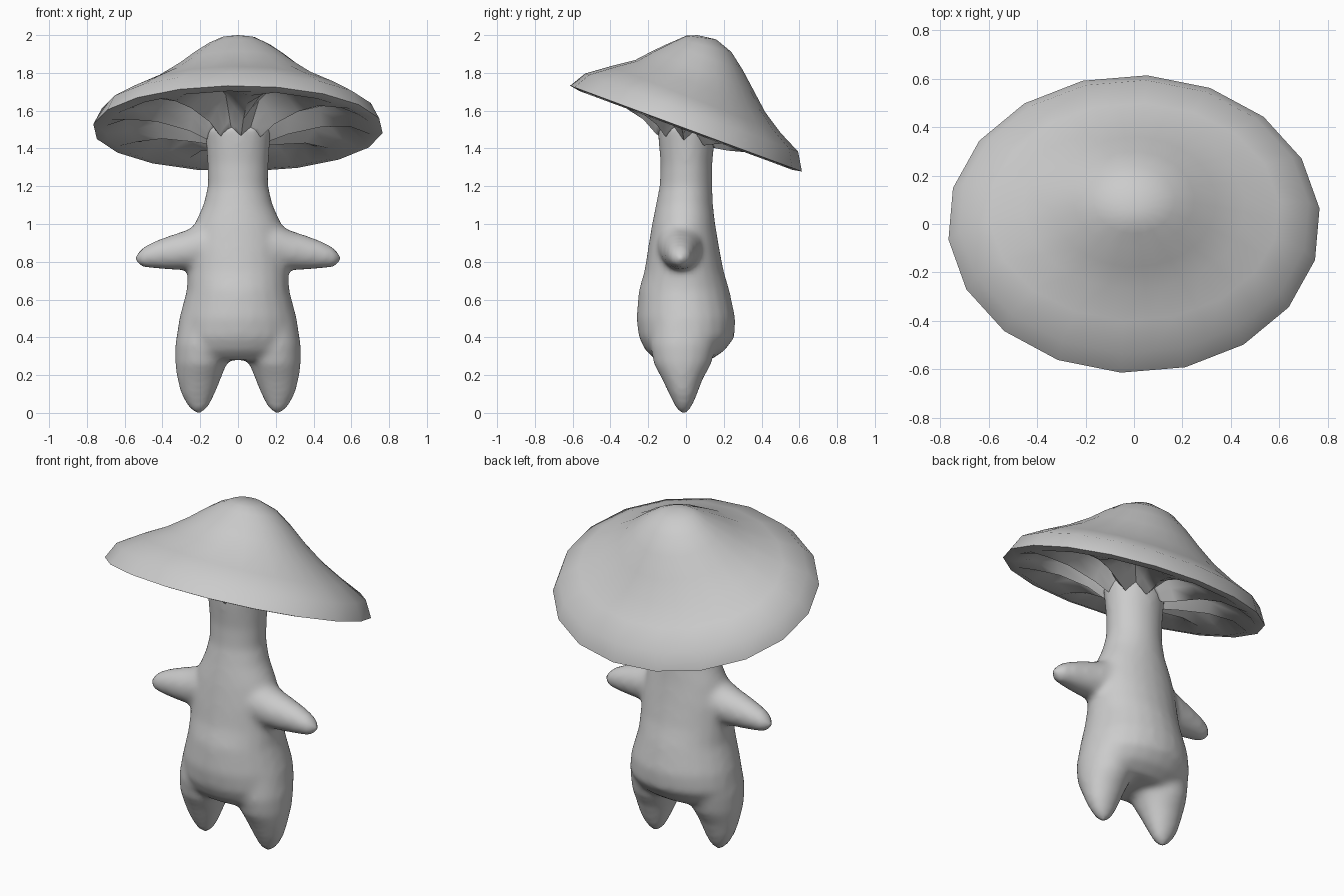
import bpy, bmesh
from math import cos, sin, pi, radians
from mathutils import Vector

if "Cube" in bpy.data.objects:
    bpy.data.objects.remove(bpy.data.objects["Cube"])


def loft(bm, rings, close_ends=True):
    """Skin a list of equally long point rings."""
    vs = [[bm.verts.new(p) for p in r] for r in rings]
    n = len(vs[0])
    for a, b in zip(vs, vs[1:]):
        for i in range(n):
            bm.faces.new((a[i], a[(i + 1) % n], b[(i + 1) % n], b[i]))
    if close_ends:
        bm.faces.new(vs[0])
        bm.faces.new(vs[-1])
    return vs


def oval(centre, u, v, n=24):
    c, u, v = Vector(centre), Vector(u), Vector(v)
    return [c + u * cos(2 * pi * i / n) + v * sin(2 * pi * i / n) for i in range(n)]


def make_object(name, bm):
    bmesh.ops.recalc_face_normals(bm, faces=bm.faces)
    mesh = bpy.data.meshes.new(name)
    bm.to_mesh(mesh)
    bm.free()
    obj = bpy.data.objects.new(name, mesh)
    bpy.context.collection.objects.link(obj)
    return obj


# Body: torso and stalk as (z, half width, y front, y back)
bm = bmesh.new()
torso = [(1.52, .18, -.15, .15), (1.43, .17, -.145, .15), (1.32, .162, -.135, .14),
         (1.2, .16, -.14, .14), (1.1, .185, -.16, .143), (1.0, .23, -.18, .155),
         (.88, .26, -.20, .175), (.75, .268, -.22, .20), (.65, .272, -.25, .23),
         (.5, .312, -.263, .262), (.4, .325, -.25, .257), (.33, .31, -.215, .205),
         (.28, .25, -.16, .13)]
loft(bm, [oval((0, (a + b) / 2, z), (w, 0, 0), (0, (b - a) / 2, 0))
          for z, w, a, b in torso])

# Legs (z, x inner, x outer, y front, y back) and arms (x, z low, z high, half depth)
leg = [(.5, .04, .31, -.18, .16), (.36, .05, .333, -.19, .16), (.26, .06, .333, -.172, .135),
       (.18, .09, .322, -.128, .09), (.1, .122, .302, -.09, .06),
       (.04, .15, .27, -.06, .035), (.01, .175, .245, -.045, .015), (-.004, .2, .22, -.025, 0)]
arm = [(.1, .76, 1.02, .13), (.2, .755, 1.005, .12), (.28, .755, .965, .105),
       (.36, .757, .94, .088), (.44, .764, .91, .072), (.5, .77, .88, .055),
       (.53, .785, .85, .037), (.545, .805, .83, .014)]
for s in (-1, 1):
    loft(bm, [oval((s * (i + o) / 2, (a + b) / 2, z), ((o - i) / 2, 0, 0), (0, (b - a) / 2, 0))
              for z, i, o, a, b in leg])
    loft(bm, [oval((s * x, -.03, (lo + hi) / 2), (0, d, 0), (0, 0, (hi - lo) / 2))
              for x, lo, hi, d in arm])
body = make_object("body", bm)

# Fuse the limbs into one soft skin
remesh = body.modifiers.new("fuse", 'REMESH')
remesh.mode = 'VOXEL'
remesh.voxel_size = .018
remesh.use_smooth_shade = True
soft = body.modifiers.new("soften", 'SMOOTH')
soft.factor = .5
soft.iterations = 10


# Cap: tilted rings of an 18-sided outline, doubled with edge midpoints for the gills
def cap_ring(rx, ry, cy, cz, slope, fold=0):
    p = []
    for i in range(18):
        a = radians(6 + 20 * i)
        y = ry * sin(a)
        p.append(Vector((rx * cos(a), cy + y, cz + slope * y)))
    ring = []
    for i in range(18):
        ring += [p[i], (p[i] + p[(i + 1) % 18]) / 2]
    # nine gill ridges (low) and hollows (high)
    return [q + Vector((0, 0, fold * cos(2 * pi * (i - 1) / 4))) for i, q in enumerate(ring)]


bm = bmesh.new()
rings = [
    # inner end at the stalk, then the folded underside
    cap_ring(.14, .13, 0, 1.46, -.1, .02),
    cap_ring(.18, .165, 0, 1.475, -.25, .035),
    cap_ring(.27, .23, 0, 1.535, -.37, .065),
    cap_ring(.45, .36, 0, 1.56, -.37, .055),
    cap_ring(.60, .48, 0, 1.535, -.37, .03),
    cap_ring(.71, .565, 0, 1.495, -.37),
    # rim and upper surface
    cap_ring(.77, .615, 0, 1.505, -.37),
    cap_ring(.725, .565, .03, 1.59, -.367),
    cap_ring(.60, .45, .05, 1.66, -.39),
    cap_ring(.46, .345, .075, 1.73, -.40),
    cap_ring(.34, .27, .09, 1.81, -.39),
    cap_ring(.25, .2, .1, 1.885, -.34),
    cap_ring(.17, .14, .1, 1.945, -.24),
    cap_ring(.09, .08, .08, 1.987, -.12),
]
vs = loft(bm, rings, close_ends=False)
apex = bm.verts.new((0, .06, 2.0))
for i in range(36):
    bm.faces.new((vs[-1][i], vs[-1][(i + 1) % 36], apex))
bm.faces.new(vs[0])
cap = make_object("mushroom_cap", bm)

bpy.ops.object.select_all(action='DESELECT')
cap.select_set(True)
bpy.context.view_layer.objects.active = cap
bpy.ops.object.shade_smooth_by_angle(angle=radians(50))
